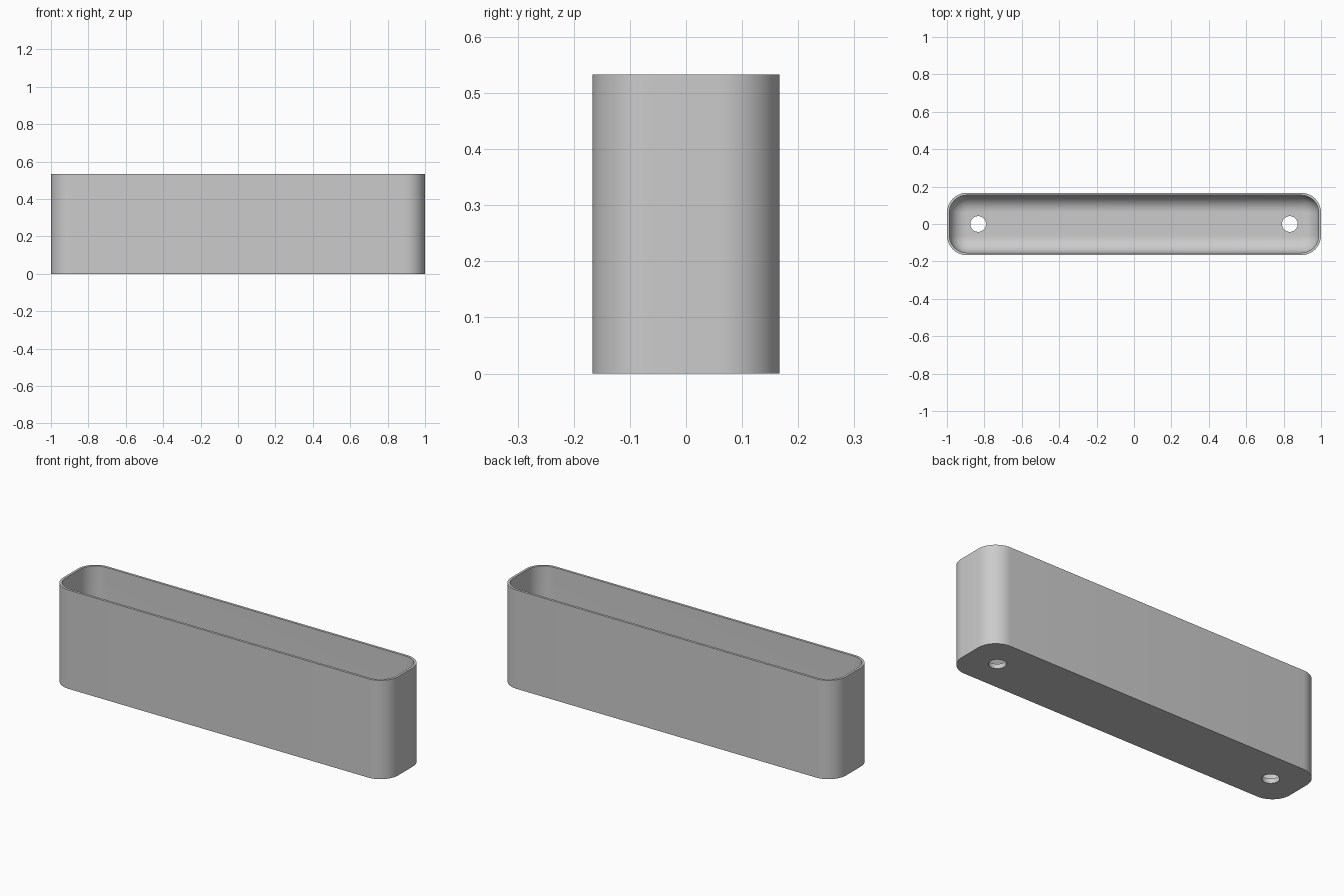
import bpy
import bmesh
from math import sin, cos, pi

old = bpy.data.objects.get("Cube")
if old:
    bpy.data.objects.remove(old, do_unlink=True)

HALF_X, HALF_Y, HEIGHT = 1.0, 0.167, 0.533
CORNER, WALL, FLOOR = 0.107, 0.013, 0.025
FILLET = CORNER - WALL - 0.004
STEPS = 14

# Single grey material
grey = bpy.data.materials.new("plain_grey")
grey.use_nodes = True
colour = (0.6, 0.6, 0.6, 1)
grey.diffuse_color = colour
grey.node_tree.nodes["Principled BSDF"].inputs["Base Color"].default_value = colour

bm = bmesh.new()


def rounded_ring(inset, z):
    """Rounded rectangle loop, moved inward by inset."""
    r = CORNER - inset
    ring = []
    for quarter, (sx, sy) in enumerate([(1, 1), (-1, 1), (-1, -1), (1, -1)]):
        cx, cy = sx * (HALF_X - CORNER), sy * (HALF_Y - CORNER)
        for i in range(STEPS + 1):
            a = (quarter + i / STEPS) * pi / 2
            ring.append(bm.verts.new((cx + r * cos(a), cy + r * sin(a), z)))
    return ring


# Outer wall, rim, inner wall, then the rounded transition into the floor
rings = [rounded_ring(0, 0), rounded_ring(0, HEIGHT), rounded_ring(WALL, HEIGHT)]
for i in range(STEPS + 1):
    a = i / STEPS * pi / 2
    rings.append(rounded_ring(WALL + FILLET * (1 - cos(a)),
                              FLOOR + FILLET * (1 - sin(a))))

for low, high in zip(rings, rings[1:]):
    for i in range(len(low)):
        j = (i + 1) % len(low)
        bm.faces.new((low[i], low[j], high[j], high[i]))
bm.faces.new(rings[0][::-1])
bm.faces.new(rings[-1])
bmesh.ops.recalc_face_normals(bm, faces=bm.faces)

mesh = bpy.data.meshes.new("tray_body")
bm.to_mesh(mesh)
bm.free()
mesh.materials.append(grey)
body = bpy.data.objects.new("tray_body", mesh)
bpy.context.collection.objects.link(body)

# Two round drain holes through the floor
cutters = []
for side, x in (("left", 0.833), ("right", -0.833)):
    bpy.ops.mesh.primitive_cylinder_add(vertices=48, radius=0.042, depth=0.2,
                                        location=(x, 0, 0))
    cutter = bpy.context.object
    cutter.name = side + "_hole_cutter"
    cutter.hide_render = True
    cutter.data.materials.append(grey)
    cutters.append(cutter)
    cut = body.modifiers.new(side + "_hole", "BOOLEAN")
    cut.operation = "DIFFERENCE"
    cut.solver = "EXACT"
    cut.object = cutter

bpy.ops.object.select_all(action="DESELECT")
body.select_set(True)
bpy.context.view_layer.objects.active = body
for cut in list(body.modifiers):
    bpy.ops.object.modifier_apply(modifier=cut.name)
for cutter in cutters:
    bpy.data.objects.remove(cutter, do_unlink=True)

bpy.ops.object.shade_smooth_by_angle(angle=pi / 6)
